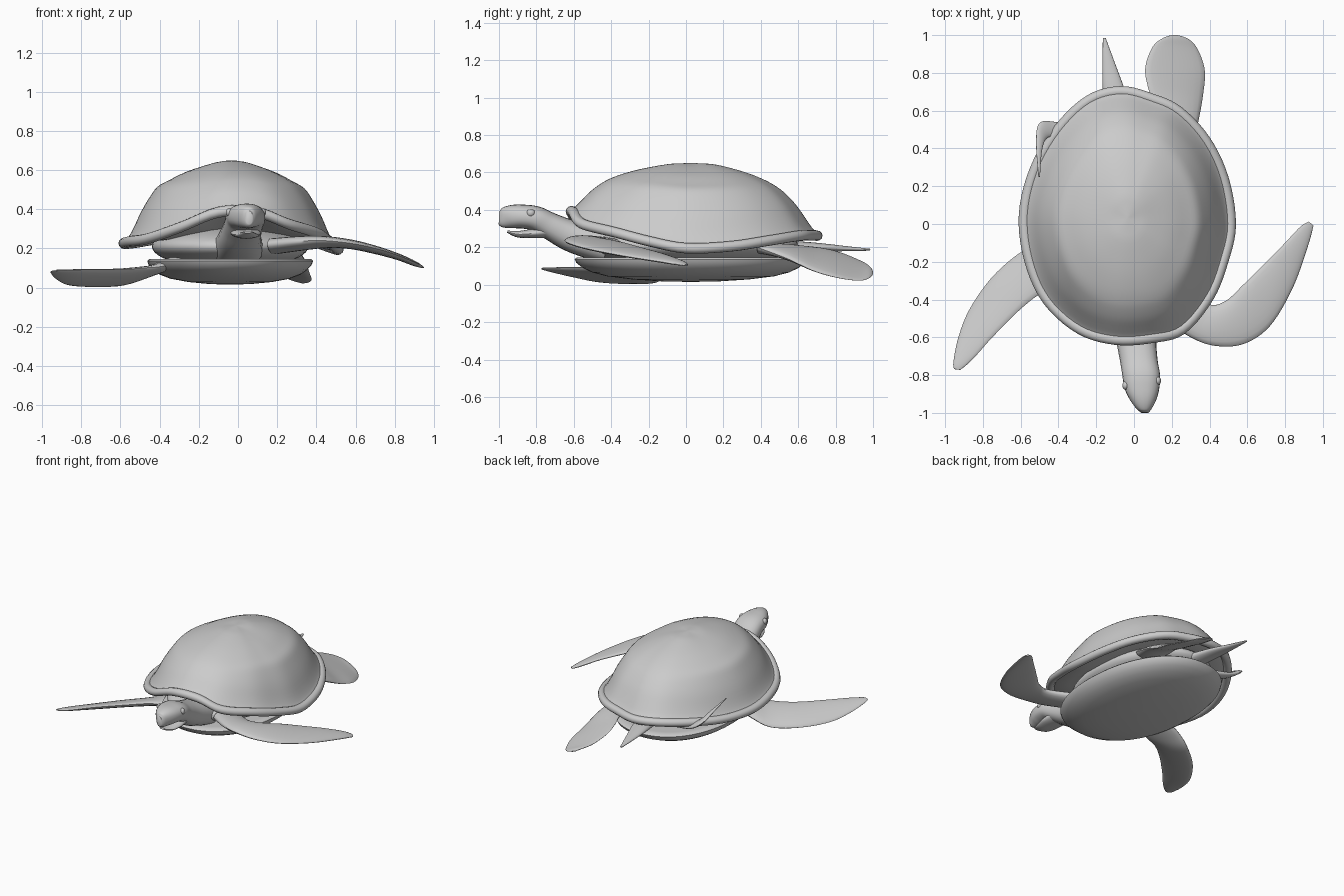
import bpy, bmesh, math
from mathutils import Vector

if "Cube" in bpy.data.objects:
    bpy.data.objects.remove(bpy.data.objects["Cube"])

skin = bpy.data.materials.new("soft_grey")
skin.diffuse_color = (0.6, 0.6, 0.6, 1)
skin.use_nodes = True
skin.node_tree.nodes["Principled BSDF"].inputs["Base Color"].default_value = skin.diffuse_color


def finish(name, bm, angle=50):
    bmesh.ops.recalc_face_normals(bm, faces=bm.faces)
    me = bpy.data.meshes.new(name)
    bm.to_mesh(me)
    bm.free()
    me.materials.append(skin)
    me.polygons.foreach_set("use_smooth", [True] * len(me.polygons))
    me.set_sharp_from_angle(angle=math.radians(angle))
    ob = bpy.data.objects.new(name, me)
    bpy.context.collection.objects.link(ob)
    return ob


def spline(pts, steps, closed=False):
    """Smooth curve through points of any dimension."""
    n, out = len(pts), []
    for i in range(n if closed else n - 1):
        q = [pts[(i + k) % n] if closed else pts[min(max(i + k, 0), n - 1)]
             for k in (-1, 0, 1, 2)]
        for s in range(steps):
            t = s / steps
            out.append([0.5 * (2 * b + (c - a) * t + (2 * a - 5 * b + 4 * c - d) * t * t
                               + (3 * b - a - 3 * c + d) * t ** 3)
                        for a, b, c, d in zip(*q)])
    return out if closed else out + [list(pts[-1])]


def skin_rings(bm, rings, wrap=False):
    """Join rings of points with quads; cap the ends unless wrapped."""
    vs = [[bm.verts.new(p) for p in r] for r in rings]
    n = len(vs[0])
    for i in range(len(vs) if wrap else len(vs) - 1):
        a, b = vs[i], vs[(i + 1) % len(vs)]
        for j in range(n):
            k = (j + 1) % n
            bm.faces.new((a[j], a[k], b[k], b[j]))
    if not wrap:
        bm.faces.new(vs[0])
        bm.faces.new(vs[-1])


def blade(name, sections, sides=20, steps=6, power=1):
    """Loft of oval sections: edge point A, edge point B, half thickness."""
    rows = spline(sections, steps)
    mid = [(Vector(r[:3]) + Vector(r[3:6])) / 2 for r in rows]

    def bulge(v):
        return math.copysign(abs(v) ** power, v)

    rings = []
    for i, r in enumerate(rows):
        tangent = mid[min(i + 1, len(mid) - 1)] - mid[max(i - 1, 0)]
        half = (Vector(r[3:6]) - Vector(r[:3])) / 2
        normal = half.cross(tangent).normalized() * r[6]
        rings.append([mid[i] + half * bulge(math.cos(a)) + normal * bulge(math.sin(a))
                      for a in (math.tau * k / sides for k in range(sides))])
    bm = bmesh.new()
    skin_rings(bm, rings)
    return finish(name, bm)


def ball(name, centre, radii, seg=32):
    bm = bmesh.new()
    bmesh.ops.create_uvsphere(bm, u_segments=seg, v_segments=seg // 2, radius=1)
    for v in bm.verts:
        v.co = Vector(centre) + Vector([c * r for c, r in zip(v.co, radii)])
    return finish(name, bm)


# shell outline with the rim height at each point
outline = spline([
    (-.1, -.64, .385), (.1, -.63, .385), (.27, -.58, .325), (.42, -.4, .28),
    (.5, -.2, .23), (.54, 0, .195), (.5, .25, .205), (.4, .46, .235),
    (.25, .62, .26), (.1, .69, .265), (-.07, .73, .262), (-.25, .68, .265),
    (-.42, .52, .25), (-.55, .3, .23), (-.61, .05, .225), (-.58, -.2, .235),
    (-.48, -.42, .25), (-.3, -.58, .31)], 5, True)
CX, CY, TOP = -.035, .03, .65

# domed upper shell: reach, lift across, lift lengthwise; closed underneath
profile = spline([(.01, 1, 1), (.1, .98, .994), (.2, .95, .975), (.4, .86, .88),
                  (.55, .76, .775), (.65, .685, .675), (.72, .56, .575), (.8, .375, .42),
                  (.87, .17, .24), (.92, .06, .11), (.965, .01, .02)], 3)
rings = []
for r, across, lengthwise in profile:
    ring = []
    for x, y, z in outline:
        along = ((y - CY) / math.hypot(x - CX, y - CY)) ** 2
        lift = across + (lengthwise - across) * along
        ring.append((CX + (x - CX) * r, CY + (y - CY) * r, z + (TOP - z) * lift))
    rings.append(ring)
for r, blend in ((.93, 0), (.75, .3), (.4, .8), (.02, 1)):
    rings.append([(CX + (x - CX) * r, CY + (y - CY) * r, z - .01 + (.27 - z) * blend)
                  for x, y, z in outline])
bm = bmesh.new()
skin_rings(bm, rings)
finish("upper_shell", bm)

# rounded rim around the shell
rings = []
for x, y, z in outline:
    out = Vector((x - CX, y - CY, 0)).normalized()
    core = Vector((x, y, z)) - out * .03
    rings.append([core + out * .03 * math.cos(a) + Vector((0, 0, .028 * math.sin(a)))
                  for a in (math.tau * k / 12 for k in range(12))])
bm = bmesh.new()
skin_rings(bm, rings, True)
finish("shell_rim", bm)

# shallow belly plate
bm = bmesh.new()
rings = []
for r, z in ((.02, .14), (.9, .145), (.98, .145), (1, .136), (.985, .117), (.93, .09),
             (.85, .066), (.72, .045), (.5, .028), (.25, .018), (.02, .015)):
    ring = []
    for k in range(72):
        a = math.tau * k / 72
        x = .42 * r * math.copysign(abs(math.cos(a)) ** .92, math.cos(a))
        y = .62 * r * math.copysign(abs(math.sin(a)) ** .92, math.sin(a))
        ring.append((-.04 + x - .07 * y, .025 + y + .07 * x, z))
    rings.append(ring)
skin_rings(bm, rings)
finish("belly_plate", bm)

# soft body between the shells
ball("body", (-.04, .03, .21), (.4, .57, .115), 48)

# neck and head in one sweep
blade("neck_and_head", [(x - w, y, z, x + w, y, z, t) for x, y, z, w, t in (
    (0, -.42, .2, .13, .09), (.01, -.6, .255, .108, .085), (.025, -.72, .31, .1, .073),
    (.038, -.8, .352, .1, .067), (.042, -.87, .364, .092, .064),
    (.048, -.93, .364, .07, .062), (.054, -.98, .357, .038, .052),
    (.057, -1.0, .357, .018, .034))], 24, 6, .85)

# open lower jaw
blade("lower_jaw", [(x - w, y, z, x + w, y, z, t) for x, y, z, w, t in (
    (.035, -.74, .285, .075, .035), (.042, -.82, .274, .075, .025),
    (.046, -.9, .27, .056, .017), (.05, -.955, .284, .022, .006))])

# eyes
for side, (x, y) in (("right", (.125, -.83)), ("left", (-.044, -.855))):
    ball(side + "_eye", (x, y, .384), (.018, .023, .022), 16)

# front flippers
blade("right_front_flipper", [
    (.15, -.5, .22, .2, -.3, .2, .04), (.3, -.6, .235, .38, -.42, .22, .035),
    (.43, -.645, .24, .48, -.41, .225, .029), (.58, -.635, .225, .58, -.32, .215, .024),
    (.72, -.54, .195, .68, -.22, .19, .02), (.84, -.34, .155, .79, -.11, .16, .016),
    (.92, -.12, .12, .88, -.015, .125, .012), (.95, -.01, .102, .925, .012, .107, .005)])
blade("left_front_flipper", [
    (-.3, -.08, .15, -.26, -.28, .15, .03), (-.48, -.1, .07, -.38, -.33, .11, .028),
    (-.6, -.15, .018, -.48, -.36, .1, .027), (-.75, -.28, .008, -.6, -.45, .092, .023),
    (-.87, -.45, .016, -.75, -.6, .092, .019), (-.93, -.6, .045, -.83, -.69, .09, .014),
    (-.956, -.73, .075, -.885, -.745, .088, .009),
    (-.952, -.768, .083, -.92, -.772, .088, .004)])

# rear flippers, the left one folded up beside the shell
blade("right_rear_flipper", [
    (.1, .42, .2, .3, .38, .2, .035), (.12, .58, .205, .34, .54, .14, .028),
    (.075, .72, .195, .365, .68, .075, .02), (.06, .83, .17, .375, .81, .037, .015),
    (.1, .94, .125, .34, .92, .022, .011), (.155, .985, .095, .295, .975, .033, .008),
    (.2, 1.0, .068, .24, .998, .052, .003)])
blade("left_rear_flipper", [
    (-.28, .52, .2, -.24, .42, .2, .025), (-.41, .54, .225, -.37, .44, .225, .018),
    (-.5, .535, .28, -.45, .46, .27, .013), (-.518, .43, .325, -.485, .4, .318, .009),
    (-.506, .25, .36, -.498, .25, .355, .003)])

# tail
blade("tail", [
    (-.14, .5, .2, .02, .5, .2, .04), (-.165, .7, .2, -.045, .7, .2, .024),
    (-.167, .85, .193, -.1, .85, .193, .014), (-.165, .985, .187, -.15, .985, .187, .005)])
